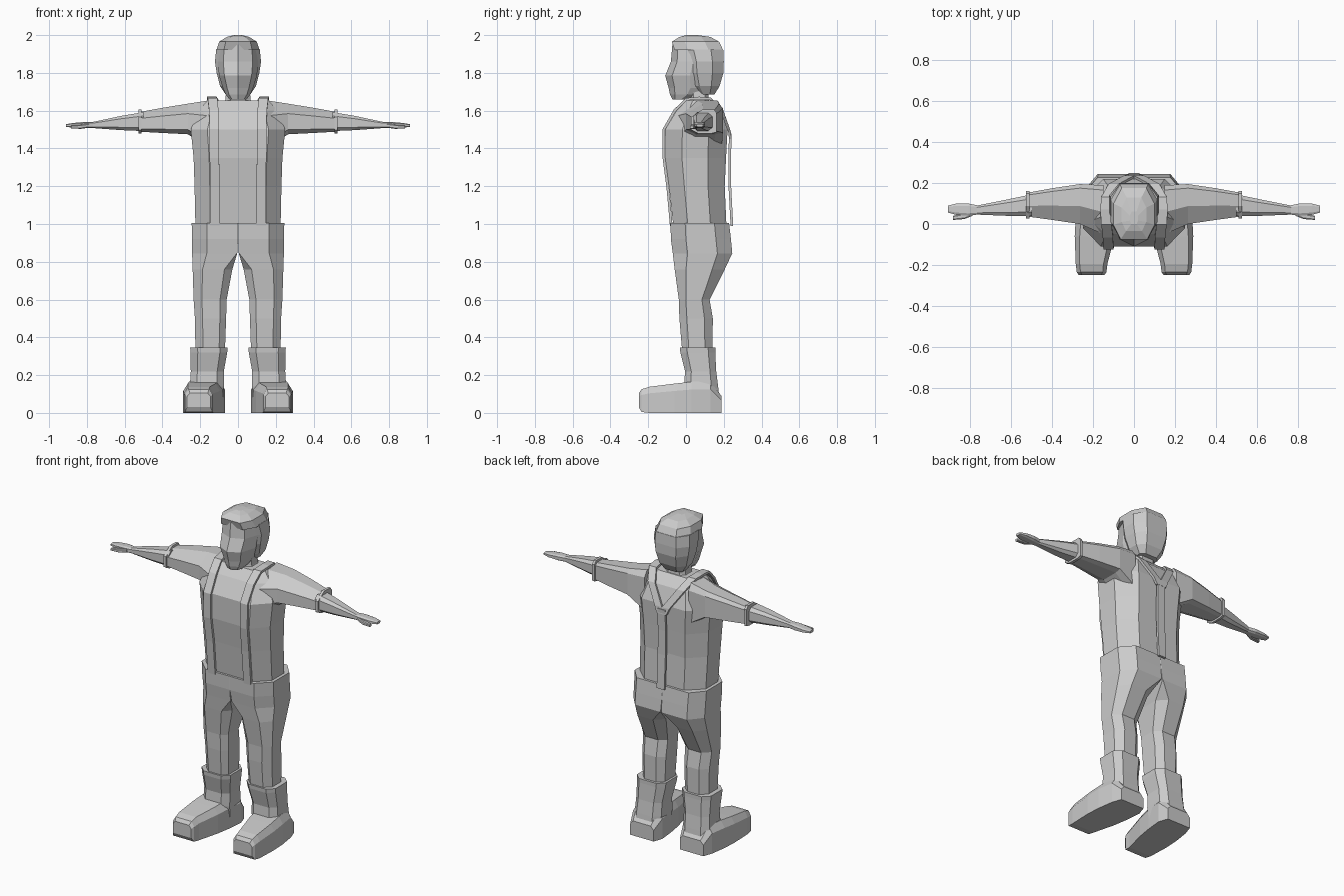
import bpy, bmesh

OCT = [(-.65, -1), (.65, -1), (1, -.45), (1, .4), (.6, 1), (-.6, 1), (-1, .4), (-1, -.45)]
LIMB = [(-.6, -1), (.6, -1), (1, -.6), (1, .6), (.6, 1), (-.6, 1), (-1, .6), (-1, -.6)]
SKULL = [(0, -1), (.72, -.75), (1, -.1), (.75, .75), (0, 1), (-.75, .75), (-1, -.1), (-.72, -.75)]
SLEEVE = [(-.45, -1), (.6, -1), (1, -.9), (1, .7), (.8, 1), (-.1, 1), (-1, .35), (-1, -.7)]
SHOE = [(-1, -1), (1, -1), (1, .5), (.75, 1), (-.75, 1), (-1, .5)]
HIP = [(-1, -.99), (-.98, -1), (.35, -1), (1, -.5), (1, .5), (.45, 1), (-.98, 1), (-1, .99)]
LEG = [(-1, -.65), (-.6, -1), (.5, -1), (1, -.55), (1, .5), (.5, 1), (-.5, 1), (-1, .6)]


def finish(name, bm, mirror):
    bmesh.ops.recalc_face_normals(bm, faces=bm.faces)
    me = bpy.data.meshes.new(name)
    bm.to_mesh(me)
    bm.free()
    ob = bpy.data.objects.new(name, me)
    bpy.context.collection.objects.link(ob)
    if mirror:
        ob.modifiers.new("Mirror", 'MIRROR').use_mirror_merge = False
    return ob


def loft(name, axis, prof, rings, mirror=False):
    """Skin rings (t, a0, a1, b0, b1[, profile]) placed along an axis."""
    bm = bmesh.new()
    loops = []
    for t, a0, a1, b0, b1, *own in rings:
        loop = []
        for u, v in (own[0] if own else prof):
            a = (a0 + a1) / 2 + u * (a1 - a0) / 2
            b = (b0 + b1) / 2 + v * (b1 - b0) / 2
            co = {'x': (t, a, b), 'y': (a, t, b), 'z': (a, b, t)}[axis]
            loop.append(bm.verts.new(co))
        loops.append(loop)
    n = len(loops[0])
    for p, q in zip(loops, loops[1:]):
        for i in range(n):
            j = (i + 1) % n
            bm.faces.new((p[i], p[j], q[j], q[i]))
    bm.faces.new(loops[0])
    bm.faces.new(loops[-1])
    return finish(name, bm, mirror)


def strap(name, path, half, mirror=False):
    """Flat band along a path, width along x, thickened."""
    bm = bmesh.new()
    rows = [[bm.verts.new((x + s * half, y, z)) for s in (-1, 1)] for x, y, z in path]
    for p, q in zip(rows, rows[1:]):
        bm.faces.new((p[0], p[1], q[1], q[0]))
    ob = finish(name, bm, False)
    sol = ob.modifiers.new("Solidify", 'SOLIDIFY')
    sol.thickness, sol.offset = .014, 0
    if mirror:
        ob.modifiers.new("Mirror", 'MIRROR').use_mirror_merge = False


# Shirt body
loft("shirt", 'z', OCT, [
    (.97, -.225, .225, -.065, .215), (1.2, -.23, .23, -.09, .205),
    (1.35, -.235, .235, -.11, .212), (1.5, -.25, .25, -.11, .22),
    (1.6, -.21, .21, -.05, .185), (1.655, -.16, .16, .0, .13)])

# Sleeves, forearms, hands, thumbs
loft("sleeve", 'x', SLEEVE, [
    (.15, -.05, .19, 1.4, 1.655), (.265, .0, .195, 1.475, 1.637),
    (.40, .02, .175, 1.482, 1.615), (.51, .035, .155, 1.488, 1.595),
    (.512, .027, .162, 1.478, 1.607), (.528, .027, .162, 1.48, 1.607)], True)
loft("forearm", 'x', LIMB, [
    (.5, .038, .145, 1.492, 1.592), (.62, .04, .12, 1.497, 1.572),
    (.77, .046, .09, 1.508, 1.54)], True)
loft("hand", 'x', LIMB, [
    (.76, .047, .09, 1.508, 1.54), (.81, .04, .1, 1.507, 1.541),
    (.87, .045, .1, 1.51, 1.535), (.91, .056, .09, 1.514, 1.529)], True)
loft("thumb", 'x', LIMB, [
    (.79, .04, .07, 1.51, 1.532), (.83, .024, .052, 1.504, 1.526),
    (.885, .02, .04, 1.505, 1.52)], True)

# Trousers: each half runs from the waist to the boot
loft("trousers", 'z', LEG, [
    (1.005, 0, .245, -.082, .228, HIP), (.92, 0, .244, -.08, .238, HIP),
    (.845, .004, .243, -.07, .245, HIP), (.76, .03, .24, -.06, .205),
    (.6, .06, .235, -.038, .125), (.5, .063, .228, -.035, .142),
    (.3, .07, .225, -.018, .14)], True)

# Boots: shaft and foot
loft("boot_shaft", 'z', LIMB, [
    (.345, .055, .253, -.032, .155), (.32, .057, .252, -.03, .155),
    (.22, .075, .25, -.005, .16), (.14, .075, .255, -.01, .17),
    (.05, .08, .26, 0, .18)], True)
loft("boot_foot", 'y', SHOE, [
    (-.25, .145, .27, .03, .105), (-.235, .135, .28, .005, .125),
    (-.195, .13, .285, 0, .138), (-.06, .095, .29, 0, .155),
    (.03, .08, .285, 0, .165), (.13, .07, .27, 0, .165),
    (.188, .09, .25, 0, .09)], True)

# Neck, head and hair
loft("neck", 'z', LIMB, [
    (1.6, -.085, .085, .0, .14), (1.66, -.066, .066, .02, .12),
    (1.73, -.062, .062, .02, .12)])
loft("head", 'z', SKULL, [
    (1.66, -.045, .045, -.072, .03), (1.685, -.065, .065, -.085, .12),
    (1.72, -.08, .08, -.092, .165), (1.785, -.1, .1, -.11, .18),
    (1.86, -.108, .108, -.08, .185), (1.95, -.1, .1, -.072, .165),
    (1.98, -.07, .07, -.04, .13)])
loft("hair", 'z', OCT, [
    (1.685, -.065, .065, .07, .15), (1.73, -.095, .095, .03, .178),
    (1.8, -.113, .113, .005, .198), (1.86, -.122, .122, .0, .2),
    (1.925, -.115, .115, -.02, .197)])
loft("hair_top", 'z', OCT, [
    (1.92, -.115, .115, -.06, .197), (1.965, -.1, .1, -.075, .175),
    (1.99, -.06, .06, -.035, .13), (2.0, -.02, .02, .0, .06)])

# Suspenders: front pair over the shoulders meeting in one back strap
strap("suspender_pair", [
    (.122, -.078, .99), (.122, -.097, 1.2), (.125, -.117, 1.35), (.125, -.117, 1.5),
    (.128, -.06, 1.6), (.135, .0, 1.66), (.14, .07, 1.667), (.135, .13, 1.662),
    (.1, .19, 1.602), (.025, .23, 1.49), (.008, .235, 1.45)], .025, True)
strap("suspender_back", [(0, .235, 1.48), (0, .231, 1.35), (0, .232, 1.2), (0, .243, .99)], .026)
